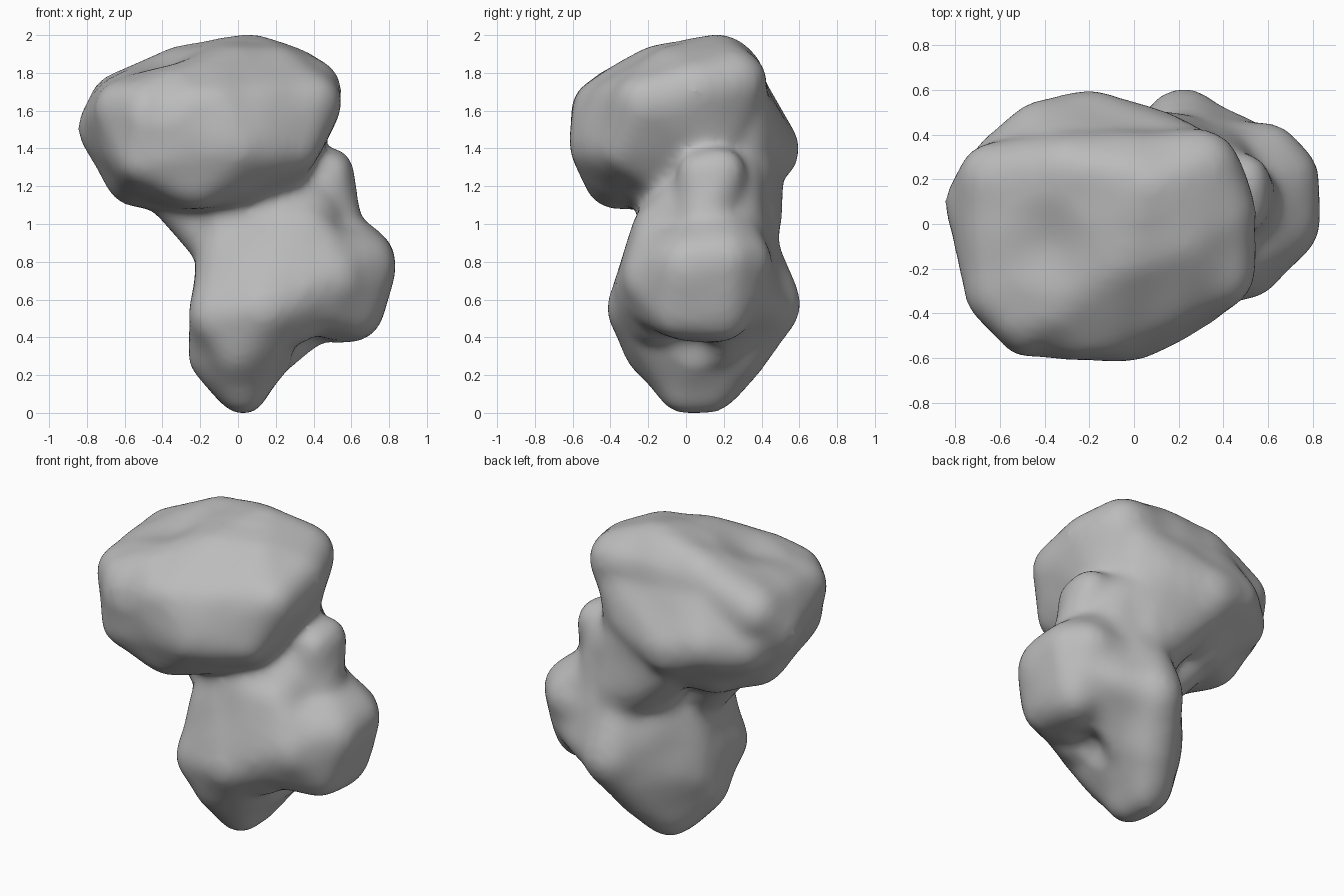
import bpy, bmesh
from mathutils import Vector, noise

cube = bpy.data.objects.get("Cube")
if cube:
    bpy.data.objects.remove(cube, do_unlink=True)

# Each lobe is a rounded hull around a few balls: x, y, z, radius
UPPER_LOBE = [
    (-.68, .1, 1.5, .17), (-.62, .2, 1.63, .17), (-.6, -.3, 1.6, .16),
    (-.5, -.42, 1.35, .15), (-.45, -.45, 1.62, .16), (-.1, -.44, 1.6, .16),
    (0, -.46, 1.4, .16), (-.2, -.38, 1.23, .16), (.28, -.32, 1.4, .15),
    (.37, -.2, 1.63, .18), (.38, .05, 1.7, .17), (.3, .25, 1.74, .18),
    (.08, .17, 1.85, .16), (.2, -.06, 1.78, .16), (-.3, .24, 1.77, .17),
    (-.05, -.15, 1.79, .15), (-.55, .05, 1.25, .16), (-.35, .2, 1.2, .16),
    (.2, -.1, 1.27, .15), (.28, .15, 1.4, .15)]
BACK_RIDGE = [
    (-.4, .38, 1.45, .18), (-.2, .41, 1.38, .19), (-.3, .2, 1.2, .16),
    (.1, .34, 1.45, .17), (-.3, .25, 1.72, .16), (-.58, .24, 1.42, .17),
    (.22, .29, 1.62, .16), (.22, .28, 1.35, .14)]
NECK = [
    (-.03, -.05, 1.15, .2), (.28, .18, 1.2, .24), (.34, 0, 1, .22),
    (.1, .25, 1, .2), (-.01, -.08, .85, .2), (.35, .2, .9, .25)]
NECK_BACK = [
    (-.2, .36, 1.35, .18), (.1, .32, 1.35, .17), (.12, .25, 1, .2),
    (.22, .31, .9, .18), (.25, .25, 1.15, .2)]
NECK_SIDE = [(-.38, 0, 1.22, .16), (-.4, .15, 1.25, .15), (-.08, 0, .85, .14)]
LOWER_LOBE = [
    (.02, -.02, .13, .14), (.02, .13, .13, .14), (-.12, 0, .3, .15),
    (-.1, .08, .42, .15), (-.09, -.2, .5, .17), (-.05, .05, .8, .17),
    (.22, .43, .57, .18), (.15, -.24, .55, .18), (.25, .1, .45, .15),
    (.22, .32, .9, .16), (0, -.16, .34, .17), (.1, .26, .31, .17)]
SIDE_LOBE = [
    (.66, .2, .8, .18), (.66, 0, .78, .18), (.6, -.04, .54, .16),
    (.6, .18, .55, .18), (.58, .28, .8, .18), (.35, -.2, .65, .18),
    (.5, -.17, .72, .17), (.35, -.15, .85, .17), (.4, .2, 1, .16),
    (.2, .3, .7, .17), (.42, .05, .51, .16), (.15, 0, .9, .2)]
BACK_BRIDGE = [
    (.24, .42, .58, .17), (.58, .25, .65, .17), (.35, .2, .47, .15),
    (.3, .3, .9, .17), (.12, .12, .3, .15)]
FRONT_BRIDGE = [
    (-.09, -.2, .5, .17), (-.02, -.08, 1, .18), (.35, -.12, .95, .17),
    (.5, -.17, .7, .17), (.15, -.23, .55, .18), (.3, -.15, .5, .15)]
KNOB = [
    (.48, .07, 1.26, .12), (.48, .19, 1.27, .13), (.48, .1, 1.02, .17),
    (.3, .1, 1.25, .14)]
LOBES = (UPPER_LOBE, BACK_RIDGE, NECK, NECK_BACK, NECK_SIDE, LOWER_LOBE,
         SIDE_LOBE, BACK_BRIDGE, FRONT_BRIDGE, KNOB)

# Shallow hollows: centre, radius, depth
HOLLOWS = [
    (Vector((-.42, -.55, 1.68)), .2, .04),
    (Vector((-.4, -.1, 1.88)), .25, .03),
    (Vector((.38, .05, .35)), .18, .05)]


def add_hull(target, balls):
    """Wrap a convex skin around the balls and append it to the target."""
    bm = bmesh.new()
    for x, y, z, r in balls:
        ball = bmesh.ops.create_icosphere(bm, subdivisions=3, radius=r)
        bmesh.ops.translate(bm, verts=ball["verts"], vec=(x, y, z))
    points = [v.co.copy() for v in bm.verts]
    bm.clear()
    for p in points:
        bm.verts.new(p)
    bmesh.ops.convex_hull(bm, input=bm.verts[:])
    loose = [v for v in bm.verts if not v.link_faces]
    bmesh.ops.delete(bm, geom=loose, context="VERTS")
    bmesh.ops.recalc_face_normals(bm, faces=bm.faces[:])
    part = bpy.data.meshes.new("lobe")
    bm.to_mesh(part)
    bm.free()
    target.from_mesh(part)
    bpy.data.meshes.remove(part)


# Join the lobes
bm = bmesh.new()
for lobe in LOBES:
    add_hull(bm, lobe)
mesh = bpy.data.meshes.new("lobes")
bm.to_mesh(mesh)
bm.free()
rock = bpy.data.objects.new("rock_body", mesh)
bpy.context.collection.objects.link(rock)

# Fuse into one skin and soften the seams
remesh = rock.modifiers.new("fuse", "REMESH")
remesh.mode = "VOXEL"
remesh.voxel_size = .025
soften = rock.modifiers.new("soften", "SMOOTH")
soften.factor = .5
soften.iterations = 26
bpy.context.view_layer.update()
graph = bpy.context.evaluated_depsgraph_get()
fused = bpy.data.meshes.new_from_object(rock.evaluated_get(graph))
rock.modifiers.clear()
rock.data = fused
bpy.data.meshes.remove(mesh)
fused.name = "rock_body"

# Weathered bumps and hollows
bm = bmesh.new()
bm.from_mesh(fused)
bm.normal_update()
moves = []
for v in bm.verts:
    push = .01 * noise.noise(v.co * 4.5)
    for centre, radius, depth in HOLLOWS:
        near = max(0, 1 - (v.co - centre).length / radius)
        push -= depth * near * near * (3 - 2 * near)
    moves.append(v.normal * push)
for v, move in zip(bm.verts, moves):
    v.co += move

# Stand on the ground
lowest = min(v.co.z for v in bm.verts)
bmesh.ops.translate(bm, verts=bm.verts[:], vec=(0, 0, -lowest))
for face in bm.faces:
    face.smooth = True
bm.to_mesh(fused)
bm.free()

# Grey stone
stone = bpy.data.materials.new("grey_stone")
stone.use_nodes = True
colour = (.5, .5, .5, 1)
stone.diffuse_color = colour
shader = stone.node_tree.nodes["Principled BSDF"]
shader.inputs["Base Color"].default_value = colour
shader.inputs["Roughness"].default_value = .9
fused.materials.clear()
fused.materials.append(stone)
